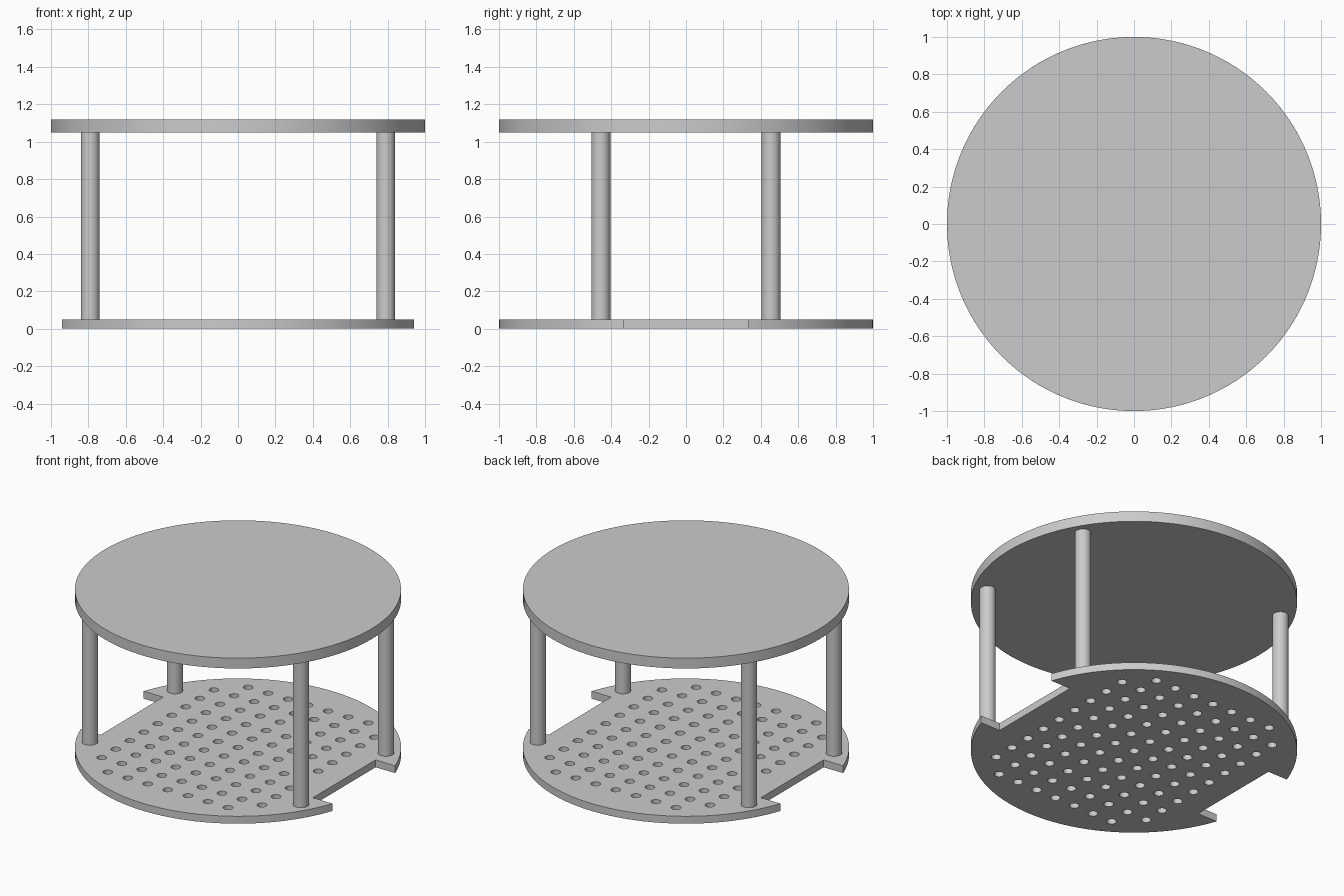
import bpy, bmesh
from math import sin, cos, asin, pi, hypot

cube = bpy.data.objects.get("Cube")
if cube:
    bpy.data.objects.remove(cube, do_unlink=True)

# Single grey material
grey = bpy.data.materials.new("light_grey")
grey.use_nodes = True
colour = (0.6, 0.6, 0.6, 1.0)
grey.diffuse_color = colour
grey.node_tree.nodes["Principled BSDF"].inputs["Base Color"].default_value = colour

BASE_TOP, POST_TOP, TOP = 0.05, 1.05, 1.12
NOTCH_X, NOTCH_Y = 0.795, 0.335      # inner wall and half width of side notches
PITCH, HOLE_R = 0.15, 0.03           # perforation grid


def finish(obj):
    obj.data.materials.clear()
    obj.data.materials.append(grey)
    bpy.ops.object.select_all(action='DESELECT')
    obj.select_set(True)
    bpy.context.view_layer.objects.active = obj
    bpy.ops.object.shade_smooth_by_angle(angle=pi / 6)


def cylinder(name, x, y, z0, z1, radius, sides):
    bpy.ops.mesh.primitive_cylinder_add(vertices=sides, radius=radius, depth=z1 - z0,
                                        location=(x, y, (z0 + z1) / 2))
    obj = bpy.context.object
    obj.name = name
    finish(obj)


def arc(cx, cy, radius, start, end, steps):
    return [(cx + radius * cos(start + (end - start) * i / steps),
             cy + radius * sin(start + (end - start) * i / steps)) for i in range(steps + 1)]


def perforated_plate(name, loops, thickness):
    # Filled flat curve: first loop is the outline, the rest are holes
    curve = bpy.data.curves.new(name + "_profile", 'CURVE')
    curve.dimensions = '2D'
    curve.fill_mode = 'BOTH'
    curve.extrude = thickness / 2
    for loop in loops:
        spline = curve.splines.new('POLY')
        spline.points.add(len(loop) - 1)
        for point, (x, y) in zip(spline.points, loop):
            point.co = (x, y, 0, 1)
        spline.use_cyclic_u = True
    profile = bpy.data.objects.new(name + "_profile", curve)
    bpy.context.collection.objects.link(profile)
    bpy.context.view_layer.update()
    depsgraph = bpy.context.evaluated_depsgraph_get()
    mesh = bpy.data.meshes.new_from_object(profile.evaluated_get(depsgraph))
    bpy.data.objects.remove(profile, do_unlink=True)

    # Weld the caps to the walls
    bm = bmesh.new()
    bm.from_mesh(mesh)
    bmesh.ops.remove_doubles(bm, verts=bm.verts, dist=0.0001)
    bmesh.ops.recalc_face_normals(bm, faces=bm.faces)
    bm.to_mesh(mesh)
    bm.free()
    obj = bpy.data.objects.new(name, mesh)
    obj.location.z = thickness / 2
    bpy.context.collection.objects.link(obj)
    finish(obj)


# Base plate: disc with a rectangular notch on each side and a grid of holes
a = asin(NOTCH_Y)
outline = arc(0, 0, 1, a, pi - a, 60)
outline += [(-NOTCH_X, NOTCH_Y), (-NOTCH_X, -NOTCH_Y)]
outline += arc(0, 0, 1, pi + a, 2 * pi - a, 60)
outline += [(NOTCH_X, -NOTCH_Y), (NOTCH_X, NOTCH_Y)]
loops = [outline]
for i in range(-4, 5):
    for j in range(-5, 6):
        x, y = i * PITCH, j * PITCH
        if hypot(x, y) < 0.9:
            loops.append(arc(x, y, HOLE_R, 0, 2 * pi, 24)[:-1])
perforated_plate("base_plate", loops, BASE_TOP)

# Four posts
for side, sx in (("left", 1), ("right", -1)):
    for end, sy in (("front", -1), ("back", 1)):
        cylinder(f"{end}_{side}_post", sx * 0.79, sy * 0.455, BASE_TOP, POST_TOP, 0.05, 32)

# Round top plate
cylinder("top_plate", 0, 0, POST_TOP, TOP, 1.0, 128)
